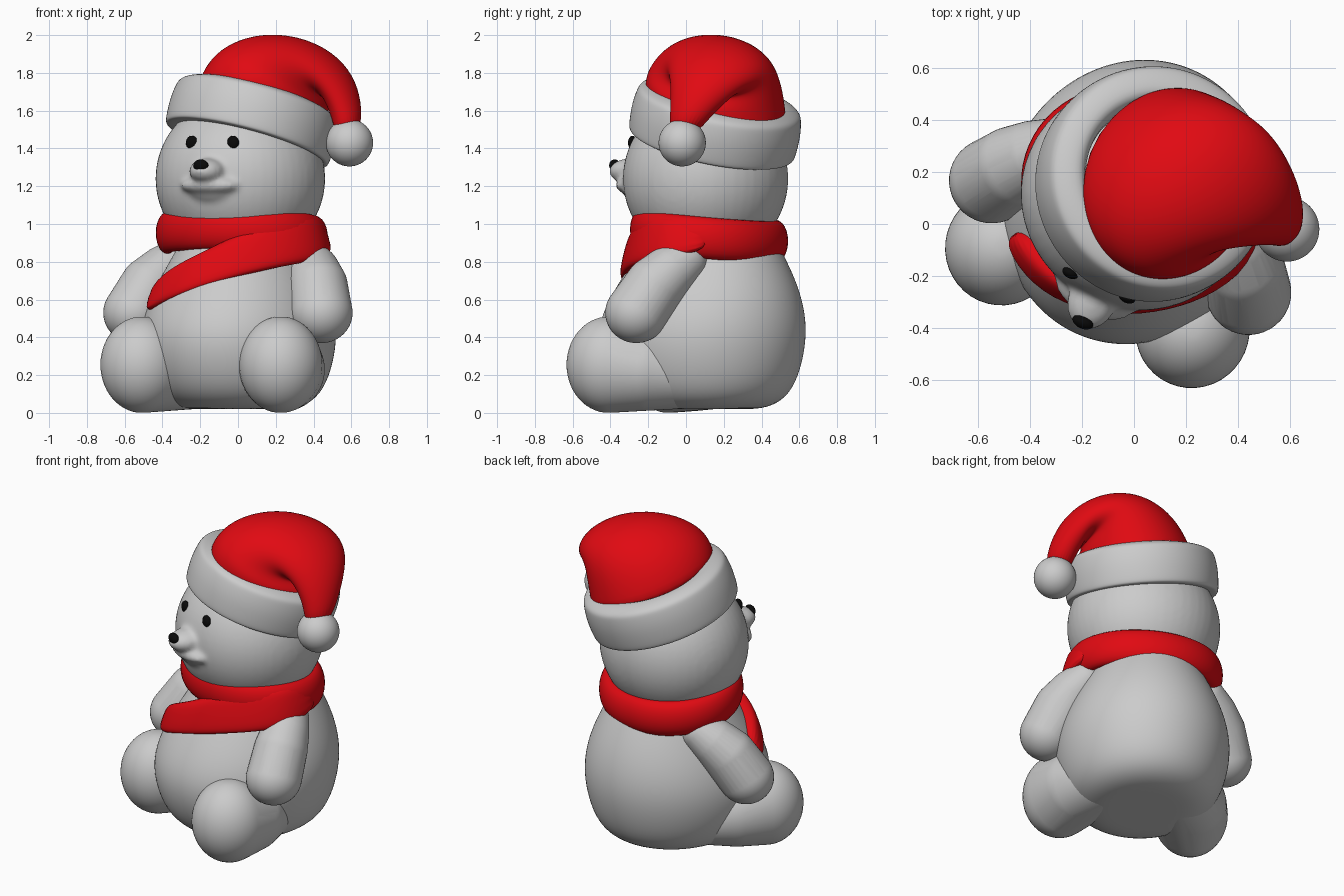
import bpy, bmesh
from math import sin, cos, pi, radians, copysign
from mathutils import Vector, Matrix

if "Cube" in bpy.data.objects:
    bpy.data.objects.remove(bpy.data.objects["Cube"])

# The toy is turned a little to its right, so symmetric parts use this frame
TURN = Matrix.Translation((-0.0275, 0.012, 0)) @ Matrix.Rotation(radians(-23.5), 4, 'Z')


def material(name, color):
    m = bpy.data.materials.new(name)
    m.diffuse_color = color
    m.use_nodes = True
    m.node_tree.nodes["Principled BSDF"].inputs["Base Color"].default_value = m.diffuse_color
    return m


RED = material("red_cloth", (0.75, 0.003, 0.006, 1))
BLACK = material("black", (0.003, 0.003, 0.003, 1))


def finish(bm, name, mat=None, frame=None, subsurf=0):
    bmesh.ops.recalc_face_normals(bm, faces=bm.faces)
    for f in bm.faces:
        f.smooth = True
    me = bpy.data.meshes.new(name)
    bm.to_mesh(me)
    bm.free()
    ob = bpy.data.objects.new(name, me)
    bpy.context.collection.objects.link(ob)
    if frame:
        ob.matrix_world = frame
    if mat:
        me.materials.append(mat)
    if subsurf:
        mod = ob.modifiers.new("smooth", 'SUBSURF')
        mod.levels = mod.render_levels = subsurf
    return ob


def balls(name, parts, mat=None, frame=TURN):
    """Ellipsoids as (center, radii); several are blended into one skin."""
    bm = bmesh.new()
    for center, radii in parts:
        bmesh.ops.create_uvsphere(
            bm, u_segments=48, v_segments=32, radius=1,
            matrix=Matrix.Translation(center) @ Matrix.Diagonal((*radii, 1)))
    ob = finish(bm, name, mat, frame)
    if len(parts) > 1:
        mod = ob.modifiers.new("blend", 'REMESH')
        mod.mode, mod.voxel_size, mod.use_smooth_shade = 'VOXEL', .014, True
        mod = ob.modifiers.new("soften", 'SMOOTH')
        mod.factor, mod.iterations = .5, 8
    return ob


def limb(name, ends):
    """Hull around ellipsoids, given as (center, radii)."""
    bm = bmesh.new()
    for c, r in ends:
        for i in range(1, 28):
            for j in range(40):
                a, b = pi * i / 28, 2 * pi * j / 40
                bm.verts.new((c[0] + r[0] * sin(a) * cos(b),
                              c[1] + r[1] * sin(a) * sin(b), c[2] + r[2] * cos(a)))
    bmesh.ops.convex_hull(bm, input=bm.verts)
    bmesh.ops.delete(bm, geom=[v for v in bm.verts if not v.link_faces], context='VERTS')
    return finish(bm, name, None, TURN)


def loft(name, rings, mat=None, frame=None, closed=False, subsurf=2):
    bm = bmesh.new()
    rows = [[bm.verts.new(p) for p in ring] for ring in rings]
    n = len(rows[0])
    pairs = list(zip(rows, rows[1:])) + ([(rows[-1], rows[0])] if closed else [])
    for a, b in pairs:
        for i in range(n):
            bm.faces.new((a[i], a[(i + 1) % n], b[(i + 1) % n], b[i]))
    if not closed:
        bm.faces.new(rows[0])
        bm.faces.new(rows[-1])
    return finish(bm, name, mat, frame, subsurf)


def circle(n):
    return [(cos(2 * pi * i / n), sin(2 * pi * i / n)) for i in range(n)]


# Body: flattened at the seat, chest leaning back (height, scale, y of center)
profile = [(.02, .35, .085), (.02, .57, .085), (.06, .76, .085), (.15, .9, .08),
           (.3, .99, .075), (.45, 1.01, .08), (.6, .935, .1), (.75, .8, .12),
           (.9, .64, .13), (1.05, .5, .13)]
loft("body", [[(.51 * f * c, y + .56 * f * s, z) for c, s in circle(32)]
              for z, f, y in profile], frame=TURN)

# Head with blended muzzle, snout and lower lip
balls("head", [((0, .1, 1.24), (.452, .435, .44)),
               ((0, -.205, 1.21), (.185, .165, .13)),
               ((0, -.33, 1.28), (.095, .12, .068)),
               ((0, -.28, 1.205), (.175, .118, .055))])
balls("nose", [((0, -.425, 1.31), (.042, .026, .032))], BLACK)

# Eyes, arms and legs
for side, label in ((-1, "right"), (1, "left")):
    balls(label + "_eye", [((side * .119, -.27, 1.43), (.033, .022, .037))], BLACK)
    limb(label + "_arm", [((side * .37, .14, .805), (.12, .12, .12)),
                          ((side * .43, .08, .745), (.142, .142, .142)),
                          ((side * .485, .015, .67), (.158, .158, .158)),
                          ((side * .54, -.065, .53), (.165, .165, .16))])
    limb(label + "_leg", [((side * .25, .03, .2), (.2, .2, .18)),
                          ((side * .35, -.12, .23), (.215, .21, .22)),
                          ((side * .4, -.285, .255), (.22, .225, .255))])

# Scarf: padded loop round the neck
loop = []
for c, s in circle(32):
    zc = .94 - .035 * s
    loop.append([((.405 + .065 * u) * c, .12 + (.35 + .065 * u) * s, zc + .115 * v)
                 for u, v in circle(12)])
loft("scarf_loop", loop, RED, TURN, closed=True, subsurf=1)

# Scarf tail: (angle, height, half width, radius) laid over the chest
tail = [(5, .94, .08, .42), (-25, .93, .115, .455), (-50, .915, .13, .41),
        (-75, .875, .125, .38), (-100, .81, .11, .39), (-125, .735, .10, .43),
        (-145, .67, .095, .46), (-165, .595, .08, .475)]
strip = []
for deg, z, h, r in tail:
    a = radians(deg)
    ring = []
    for u, v in circle(16):
        u, v = (copysign(abs(k) ** .6, k) for k in (u, v))
        rad = r + .06 * u - .03 * v
        ring.append((.01 + rad * cos(a), .1 + rad * sin(a), z + h * v))
    strip.append(ring)
loft("scarf_tail", strip, RED)

# Hat brim: tilted padded band
axis = Vector((.27, .2, 1)).normalized()
tilt = Matrix.Translation((.08, .16, 1.55)) @ Vector((0, 0, 1)).rotation_difference(axis).to_matrix().to_4x4()
section = [(.36, -.13), (.43, -.135), (.445, -.13), (.452, -.11), (.458, 0), (.445, .08),
           (.437, .1), (.42, .117), (.36, .14), (.29, .13), (.29, -.1)]
loft("hat_brim", [[(r * c, r * s, z) for r, z in section] for c, s in circle(32)],
     frame=tilt, closed=True, subsurf=2)

# Hat crown: dome that folds over into a drooping tip
# (outer s, outer z, inner s, inner z, half width, sideways shift, sideways tilt)
crown = [(-.32, 1.65, .36, 1.53, .38, 0, -.28),
         (-.285, 1.77, .37, 1.58, .38, 0, -.25),
         (-.21, 1.885, .375, 1.62, .37, .01, -.2),
         (-.09, 1.97, .36, 1.65, .345, .03, -.15),
         (.07, 2.01, .35, 1.67, .305, .055, -.12),
         (.25, 1.985, .36, 1.67, .255, .08, -.1),
         (.41, 1.9, .38, 1.65, .205, .08, -.08),
         (.52, 1.77, .4, 1.6, .155, .065, -.05),
         (.575, 1.62, .43, 1.54, .11, .035, 0),
         (.585, 1.49, .45, 1.47, .075, .0, 0)]
along, across = Vector((.93, -.36, 0)), Vector((.36, .93, 0))
rings = []
for so, zo, si, zi, w, q, t in crown:
    outer = along * so + Vector((0, 0, zo))
    inner = along * si + Vector((0, 0, zi))
    mid = (outer + inner) / 2 + Vector((.1, .17, 0)) + across * q
    half = (outer - inner) / 2
    wide = (across + Vector((0, 0, t))) * w
    rings.append([mid + half * c + wide * s for c, s in circle(28)])
loft("hat_crown", rings, RED)

# Pompom
balls("pompom", [((.59, -.02, 1.43), (.125, .125, .125))], frame=Matrix())
